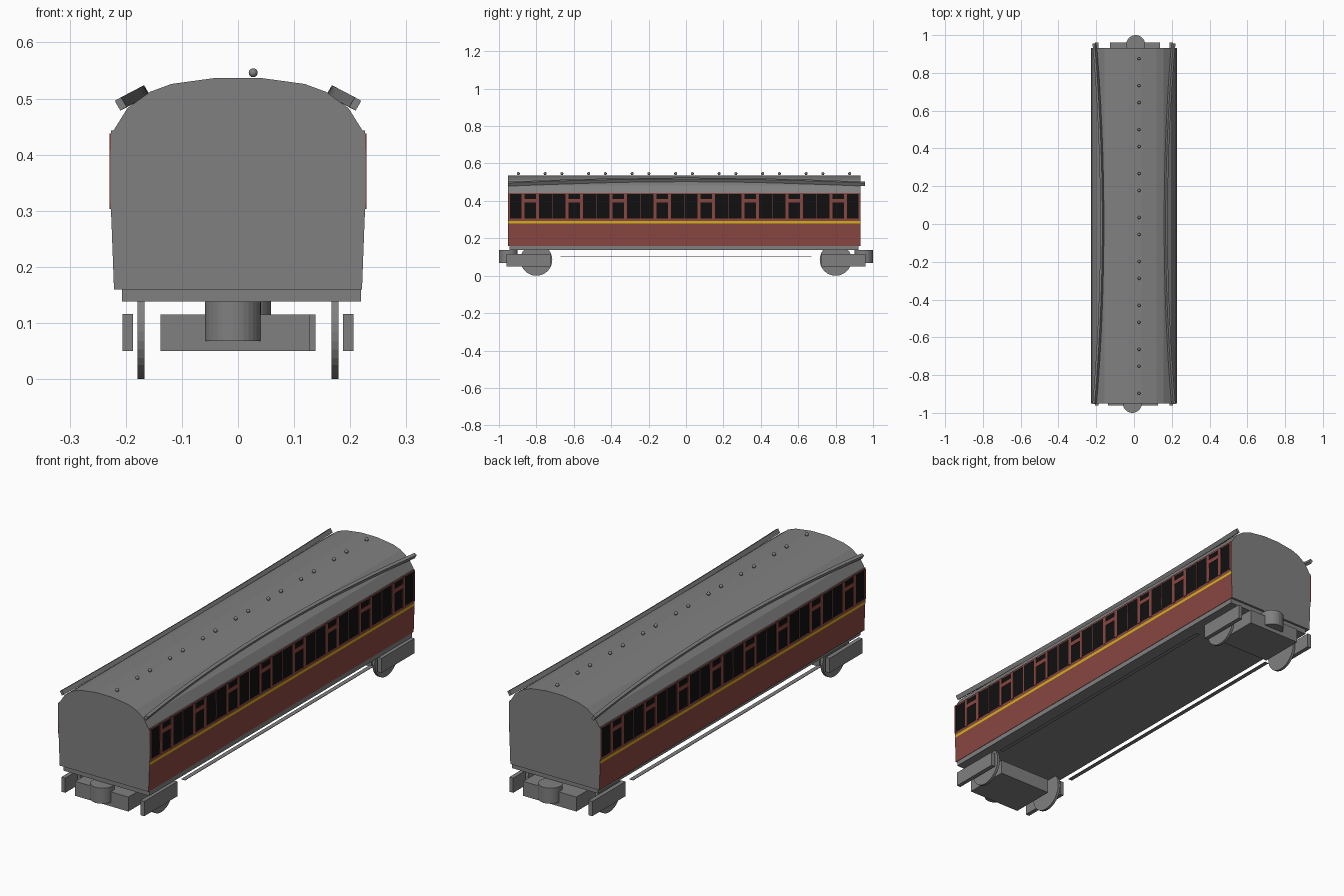
import bpy, bmesh, math
from mathutils import Matrix, Vector

if "Cube" in bpy.data.objects:
    bpy.data.objects.remove(bpy.data.objects["Cube"])


def material(name, rgb):
    m = bpy.data.materials.new(name)
    m.diffuse_color = (*rgb, 1)
    m.use_nodes = True
    m.node_tree.nodes["Principled BSDF"].inputs["Base Color"].default_value = m.diffuse_color
    return m


GREY = material("grey", (0.216, 0.216, 0.216))
MAROON = material("maroon", (0.25, 0.062, 0.054))
YELLOW = material("yellow", (0.68, 0.44, 0.01))
BLACK = material("window_black", (0.005, 0.005, 0.005))


def finish(bm, name, mats):
    bmesh.ops.recalc_face_normals(bm, faces=bm.faces)
    me = bpy.data.meshes.new(name)
    bm.to_mesh(me)
    bm.free()
    for m in mats:
        me.materials.append(m)
    ob = bpy.data.objects.new(name, me)
    bpy.context.collection.objects.link(ob)
    return ob


def add_box(bm, x, y, z):
    size = (x[1] - x[0], y[1] - y[0], z[1] - z[0])
    mid = (sum(x) / 2, sum(y) / 2, sum(z) / 2)
    bmesh.ops.create_cube(bm, size=1, matrix=Matrix.Translation(mid) @ Matrix.Diagonal((*size, 1)))


def box(name, x, y, z, mat):
    bm = bmesh.new()
    add_box(bm, x, y, z)
    return finish(bm, name, [mat])


def loft(bm, rings):
    """Skin a list of closed rings; returns the side faces by ring segment."""
    rows = [[bm.verts.new(p) for p in r] for r in rings]
    n = len(rows[0])
    faces = []
    for a, b in zip(rows, rows[1:]):
        for i in range(n):
            j = (i + 1) % n
            faces.append(bm.faces.new((a[i], a[j], b[j], b[i])))
    bm.faces.new(rows[0])
    bm.faces.new(rows[-1])
    return faces


Y0, Y1 = -0.951, 0.932
MODULES = 8
STEP = (Y1 - Y0) / MODULES

# Body shell: extruded cross-section, coloured by height
half = [(.221, .16), (.2255, .28), (.226, .292), (.2265, .305), (.2275, .335),
        (.2265, .436), (.226, .443), (.222, .443), (.197, .483), (.157, .512),
        (.119, .526), (.039, .537)]
profile = half + [(-x, z) for x, z in reversed(half)]
bm = bmesh.new()
for f in loft(bm, [[(x, y, z) for x, z in profile] for y in (Y0, Y1)]):
    c = f.calc_center_median()
    if abs(c.x) < 0.2235 - 0.001 or c.z > 0.442:
        f.material_index = 0
    elif 0.28 < c.z < 0.292:
        f.material_index = 2
    elif 0.305 < c.z < 0.436:
        f.material_index = 3
    else:
        f.material_index = 1
finish(bm, "carriage_body", [GREY, MAROON, YELLOW, BLACK])

# Window frames: posts, cross bars and thin dividers on both sides
bm = bmesh.new()
for s in (-1, 1):
    xs = tuple(sorted((s * 0.223, s * 0.2287)))
    zs = (0.303, 0.438)
    for k in range(MODULES):
        c = Y0 + (k + 0.5) * STEP
        for d in (-0.039, 0.039):
            add_box(bm, xs, (c + d - 0.008, c + d + 0.008), zs)
        add_box(bm, xs, (c - 0.035, c + 0.035), (0.392, 0.41))
        if k:
            e = Y0 + k * STEP
            add_box(bm, xs, (e - 0.002, e + 0.002), zs)
    add_box(bm, xs, (Y0, Y0 + 0.009), zs)
    add_box(bm, xs, (Y1 - 0.009, Y1), zs)
finish(bm, "window_frames", [MAROON])

# Underframe
box("underframe", (-0.207, 0.219), (-0.943, 0.922), (0.138, 0.161), GREY)

# Curved rain gutters on the roof
for s, side in ((-1, "left"), (1, "right")):
    rings = []
    tilt = math.radians(30)
    u = Vector((math.cos(tilt), -math.sin(tilt)))
    v = Vector((math.sin(tilt), math.cos(tilt)))
    for i in range(25):
        t = i / 12 - 1
        c = Vector((0.168 + 0.041 * t * t, 0.512 - 0.0215 * t * t))
        pts = [c + u * a * 0.0065 + v * b * 0.01
               for a, b in ((-1, -1), (1, -1), (1, 1), (-1, 1))]
        rings.append([(s * p.x, 0.002 + 0.954 * t, p.y) for p in pts])
    bm = bmesh.new()
    loft(bm, rings)
    finish(bm, "gutter_" + side, [GREY])

# Roof vents, in pairs along the roof
bm = bmesh.new()
for k in range(MODULES):
    for y in (0.875, 0.732):
        bmesh.ops.create_uvsphere(bm, u_segments=12, v_segments=8, radius=0.008,
                                  matrix=Matrix.Translation((0.027, y - 0.2326 * k, 0.546)))
vents = finish(bm, "roof_vents", [GREY])
vents.data.shade_smooth()

# Thin side strips between the bogies
for s, side in ((-1, "left"), (1, "right")):
    box("side_strip_" + side, tuple(sorted((s * 0.187, s * 0.206))),
        (-0.67, 0.67), (0.1, 0.102), GREY)

# Bogies: the rear one is the front one turned half round
for end, turn in (("front", 0), ("rear", math.pi)):
    parts = [box(end + "_bogie_block", (-0.138, 0.127), (-0.96, -0.75), (0.05, 0.115), GREY)]
    for s, side in ((-1, "a"), (1, "b")):
        parts.append(box(f"{end}_bogie_frame_{side}", tuple(sorted((s * 0.187, s * 0.206))),
                         (-0.96, -0.725), (0.05, 0.116), GREY))
        # Wheel disc
        bm = bmesh.new()
        bmesh.ops.create_cone(bm, cap_ends=True, segments=32, radius1=0.085, radius2=0.085, depth=0.012,
                              matrix=Matrix.Translation((s * 0.173, -0.8, 0.085))
                              @ Matrix.Rotation(math.pi / 2, 4, 'Y'))
        parts.append(finish(bm, f"{end}_wheel_{side}", [GREY]))
    # Round coupling pocket
    bm = bmesh.new()
    bmesh.ops.create_cone(bm, cap_ends=True, segments=32, radius1=0.05, radius2=0.05, depth=0.07,
                          matrix=Matrix.Translation((-0.009, -0.95, 0.103)))
    parts.append(finish(bm, end + "_coupling_drum", [GREY]))
    for ob in parts:
        ob.data.transform(Matrix.Rotation(turn, 4, 'Z'))
